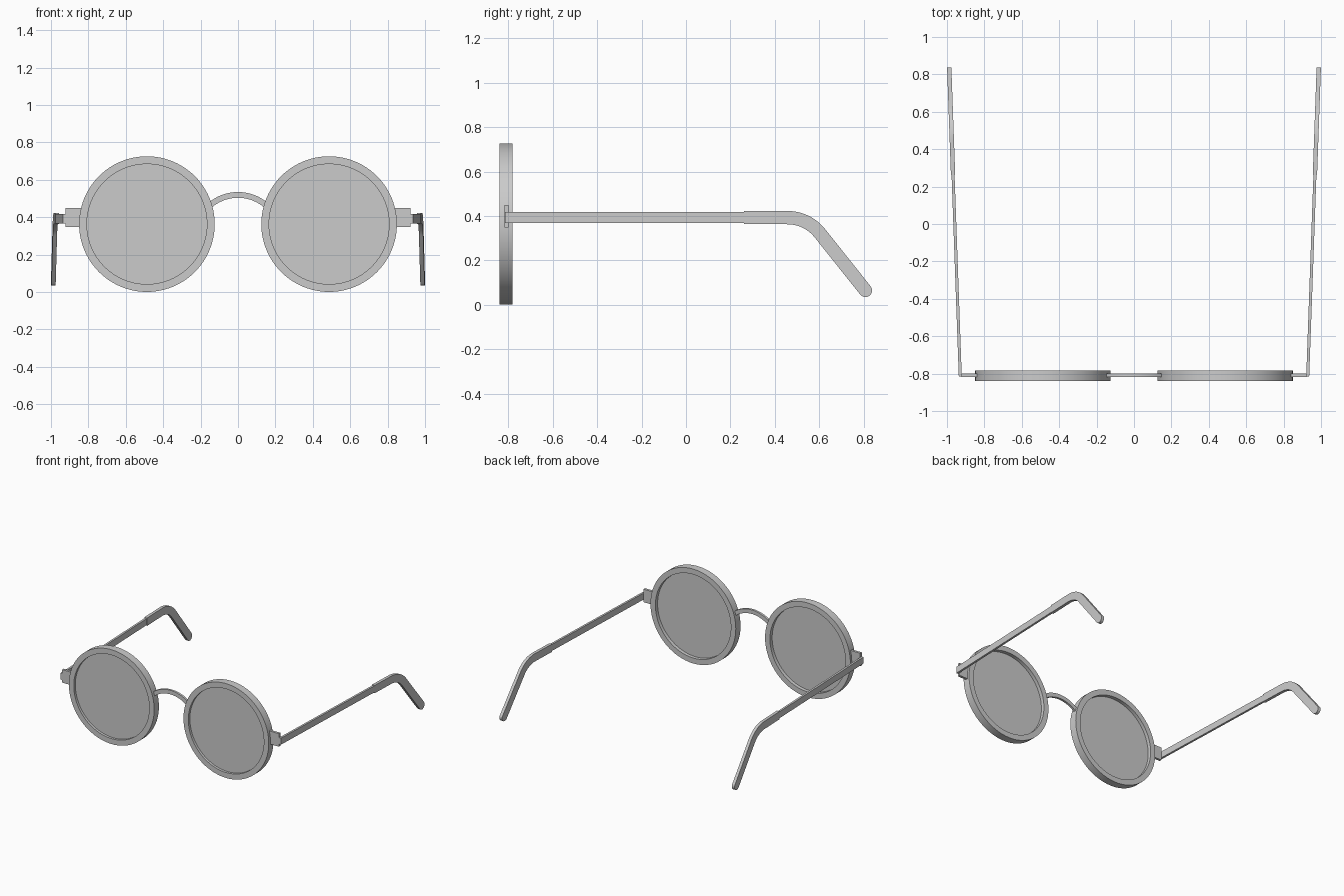
import bpy, bmesh
from math import sin, cos, pi, radians, tau
from mathutils import Vector

if "Cube" in bpy.data.objects:
    bpy.data.objects.remove(bpy.data.objects["Cube"])

RIM_X, RIM_Z, RIM_Y = 0.487, 0.3635, -0.811
PLATE_Y = -0.809


def finish(name, bm):
    bmesh.ops.recalc_face_normals(bm, faces=bm.faces)
    mesh = bpy.data.meshes.new(name)
    bm.to_mesh(mesh)
    bm.free()
    ob = bpy.data.objects.new(name, mesh)
    bpy.context.collection.objects.link(ob)
    bpy.ops.object.select_all(action='DESELECT')
    ob.select_set(True)
    bpy.context.view_layer.objects.active = ob
    bpy.ops.object.shade_smooth_by_angle(angle=radians(30))
    return ob


def prism(name, outline, place):
    """Solid from a 2D outline; place(u, v, side) gives each 3D point."""
    bm = bmesh.new()
    a, b = [[bm.verts.new(place(u, v, s)) for u, v in outline] for s in (-1, 1)]
    bm.faces.new(a)
    bm.faces.new(b[::-1])
    n = len(a)
    for i in range(n):
        j = (i + 1) % n
        bm.faces.new((a[i], b[i], b[j], a[j]))
    return finish(name, bm)


def front_plate(depth, y=PLATE_Y):
    return lambda u, v, s: (u, y + s * depth / 2, v)


def rim(name, cx, profile, n=96):
    """Rectangular (radius, y) profile turned about the lens axis."""
    bm = bmesh.new()
    rings = [[bm.verts.new((cx + r * cos(i * tau / n), y, RIM_Z + r * sin(i * tau / n)))
              for r, y in profile] for i in range(n)]
    m = len(profile)
    for i in range(n):
        p, q = rings[i], rings[(i + 1) % n]
        for k in range(m):
            l = (k + 1) % m
            bm.faces.new((p[k], q[k], q[l], p[l]))
    return finish(name, bm)


# bridge arch
R, CZ, HALF = 0.231, 0.289, radians(41)
angs = [pi / 2 - HALF + 2 * HALF * i / 32 for i in range(33)]
arch = [((R + 0.015) * cos(t), CZ + (R + 0.015) * sin(t)) for t in angs]
arch += [((R - 0.016) * cos(t), CZ + (R - 0.016) * sin(t)) for t in reversed(angs)]
prism("bridge", arch, front_plate(0.017))

# temple tip outline: straight, bent down, rounded end
p0, p1, p2 = Vector((0.45, 0.393)), Vector((0.547, 0.393)), Vector((0.605, 0.320))
path = [Vector((0.262, 0.393))]
path += [p0.lerp(p1, t / 16).lerp(p1.lerp(p2, t / 16), t / 16) for t in range(17)]
path.append(Vector((0.808, 0.065)))
W = 0.030
upper, lower = [], []
for i, p in enumerate(path):
    d = (path[min(i + 1, len(path) - 1)] - path[max(i - 1, 0)]).normalized()
    if i in (0, 1):
        d = Vector((1, 0))
    nrm = Vector((-d.y, d.x)) * W
    upper.append(p + nrm)
    lower.append(p - nrm)
cap = [path[-1] + nrm * cos(a) + d * W * sin(a)
       for a in (pi * k / 16 for k in range(1, 16))]
tip = upper + cap + lower[::-1]
arm = [(-0.816, 0.368), (0.30, 0.368), (0.30, 0.418), (-0.816, 0.418)]


def splay(side, thick):
    return lambda u, v, s: (side * (0.929 + (u + 0.81) * 0.0358 + s * thick / 2), u, v)


for side, tag in ((-1, "left"), (1, "right")):
    cx = side * RIM_X
    # rim
    rim(tag + "_rim", cx, [(0.3625, RIM_Y - 0.029), (0.3625, RIM_Y + 0.029),
                           (0.321, RIM_Y + 0.029), (0.321, RIM_Y - 0.029)])
    # lens
    disc = [(cx + 0.324 * cos(i * tau / 96), RIM_Z + 0.324 * sin(i * tau / 96))
            for i in range(96)]
    prism(tag + "_lens", disc, front_plate(0.012, RIM_Y - 0.004))
    # hinge plate
    prism(tag + "_hinge_plate", [(side * x, z) for x, z in
          ((0.835, 0.349), (0.921, 0.349), (0.921, 0.449), (0.835, 0.449))],
          front_plate(0.019))
    # temple arm and tip
    prism(tag + "_temple", arm, splay(side, 0.016))
    prism(tag + "_temple_tip", tip, splay(side, 0.023))
